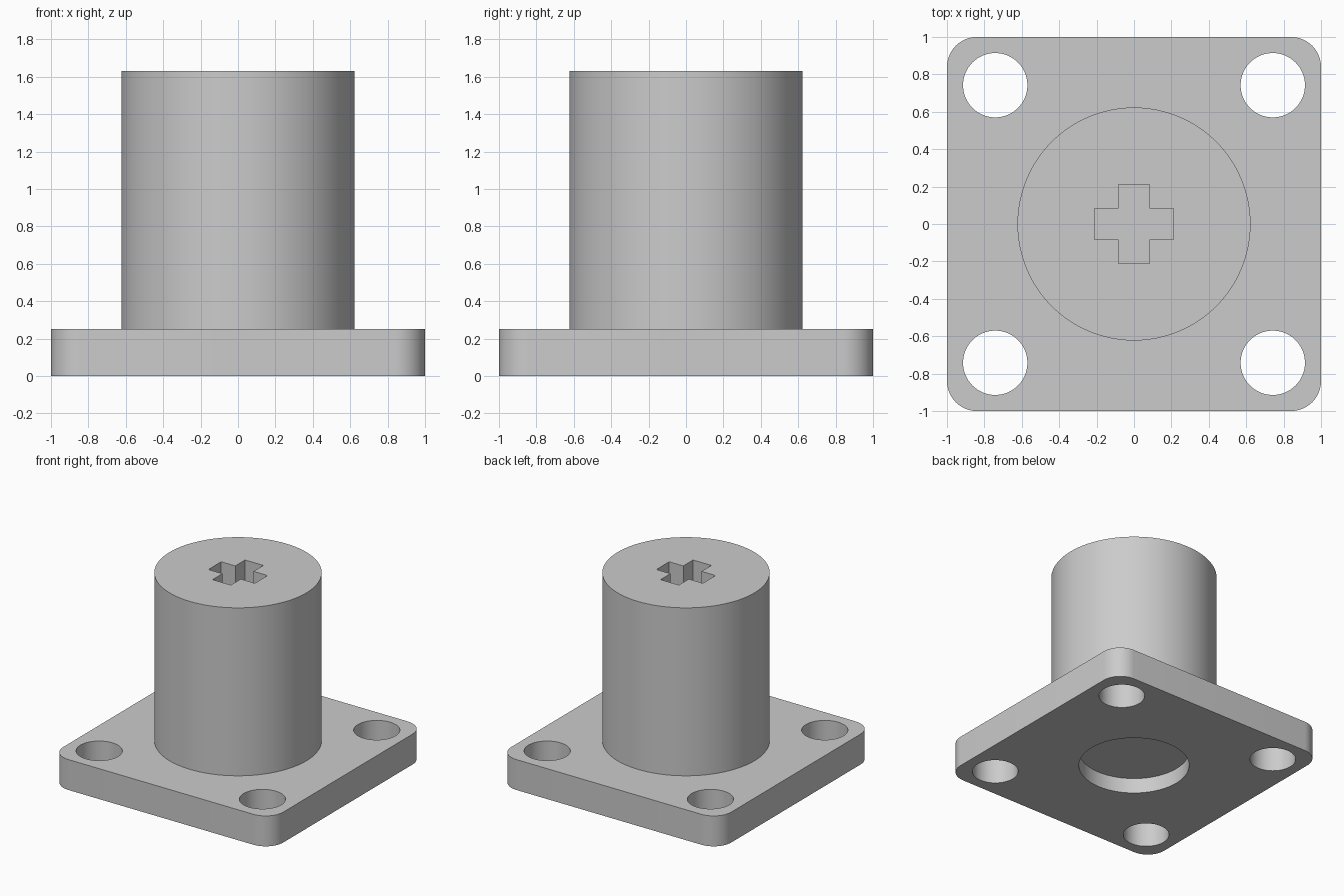
import bpy
import bmesh
from math import radians
from mathutils import Matrix, Vector

if "Cube" in bpy.data.objects:
    bpy.data.objects.remove(bpy.data.objects["Cube"], do_unlink=True)

PLATE_TOP = 0.25
POST_TOP = 1.63
HOLE_POS = 0.742
CROSS_DEPTH = 0.8

grey = bpy.data.materials.new("plain grey")
grey.use_nodes = True
COLOUR = (0.6, 0.6, 0.6, 1)
grey.diffuse_color = COLOUR
grey.node_tree.nodes["Principled BSDF"].inputs["Base Color"].default_value = COLOUR


def finish(name, bm):
    mesh = bpy.data.meshes.new(name)
    bm.to_mesh(mesh)
    bm.free()
    mesh.materials.append(grey)
    obj = bpy.data.objects.new(name, mesh)
    bpy.context.collection.objects.link(obj)
    return obj


def cylinder(name, x, y, radius, z0, z1, sides=64):
    bm = bmesh.new()
    bmesh.ops.create_cone(bm, cap_ends=True, segments=sides, radius1=radius,
                          radius2=radius, depth=z1 - z0,
                          matrix=Matrix.Translation((x, y, (z0 + z1) / 2)))
    return finish(name, bm)


def activate(obj):
    bpy.ops.object.select_all(action="DESELECT")
    obj.select_set(True)
    bpy.context.view_layer.objects.active = obj


def cut(obj, cutter):
    mod = obj.modifiers.new("cut", "BOOLEAN")
    mod.operation = "DIFFERENCE"
    mod.solver = "EXACT"
    mod.object = cutter
    activate(obj)
    bpy.ops.object.modifier_apply(modifier=mod.name)
    bpy.data.objects.remove(cutter, do_unlink=True)


# Square base plate with rounded vertical corners
bm = bmesh.new()
bmesh.ops.create_cube(bm, size=1)
bmesh.ops.scale(bm, vec=(2, 2, PLATE_TOP), verts=bm.verts)
bmesh.ops.translate(bm, vec=(0, 0, PLATE_TOP / 2), verts=bm.verts)
uprights = [e for e in bm.edges
            if abs(e.verts[0].co.z - e.verts[1].co.z) > 0.1]
bmesh.ops.bevel(bm, geom=uprights, offset=0.16, segments=12, profile=0.5,
                affect="EDGES")
plate = finish("base_plate", bm)

# Four bolt holes and the round recess underneath
for sx in (-1, 1):
    for sy in (-1, 1):
        cut(plate, cylinder("hole_cutter", sx * HOLE_POS, sy * HOLE_POS,
                            0.172, -0.1, PLATE_TOP + 0.1))
cut(plate, cylinder("recess_cutter", 0, 0, 0.415, -0.1, 0.125))

# Round post
post = cylinder("post", 0, 0, 0.623, PLATE_TOP, POST_TOP, 96)

# Cross-shaped socket in the top of the post, one quarter outline turned four times
bm = bmesh.new()
LONG, HALF = 0.211, 0.083
outline = []
for quarter in range(4):
    turn = Matrix.Rotation(radians(90 * quarter), 3, "Z")
    for x, y in ((LONG, -HALF), (LONG, HALF), (HALF, HALF)):
        outline.append(bm.verts.new(turn @ Vector((x, y, POST_TOP - CROSS_DEPTH))))
floor = bm.faces.new(outline)
walls = bmesh.ops.extrude_face_region(bm, geom=[floor])
top = [v for v in walls["geom"] if isinstance(v, bmesh.types.BMVert)]
bmesh.ops.translate(bm, vec=(0, 0, CROSS_DEPTH + 0.1), verts=top)
bmesh.ops.recalc_face_normals(bm, faces=bm.faces)
cut(post, finish("cross_cutter", bm))

# Smooth round walls, sharp rims
for obj in (plate, post):
    activate(obj)
    bpy.ops.object.shade_smooth_by_angle(angle=radians(30))
